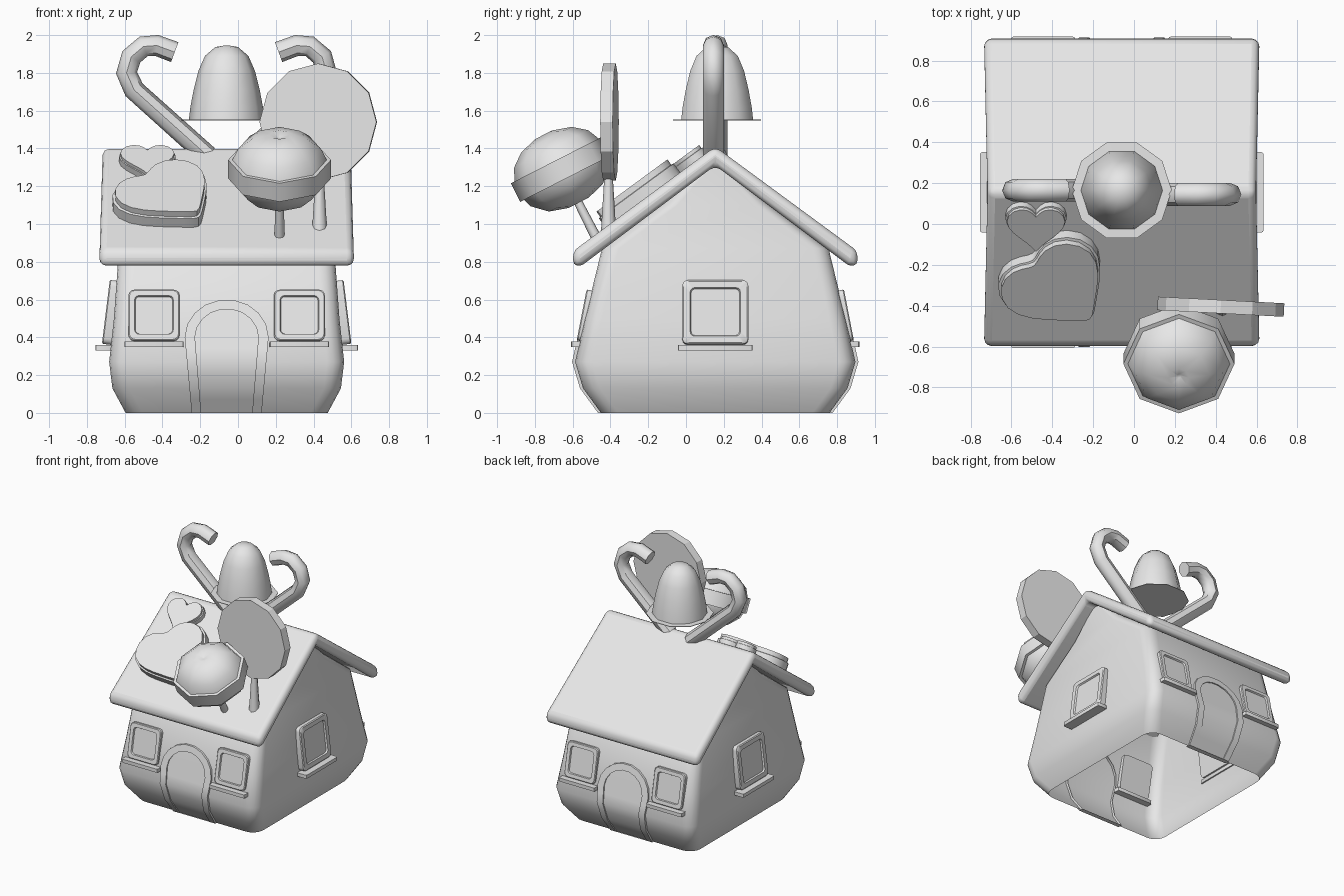
import bpy, bmesh, math
from math import sin, cos, pi, radians
from mathutils import Matrix, Vector

if "Cube" in bpy.data.objects:
    bpy.data.objects.remove(bpy.data.objects["Cube"], do_unlink=True)

grey = bpy.data.materials.new("plain_grey")
grey.use_nodes = True
grey.diffuse_color = (0.8, 0.8, 0.8, 1)
grey.node_tree.nodes["Principled BSDF"].inputs["Base Color"].default_value = (0.8, 0.8, 0.8, 1)

T = Matrix.Translation
def R(deg, axis):
    return Matrix.Rotation(radians(deg), 4, axis)
HOUSE = T((-0.06, 0.155, 0))


def finish(ob, angle):
    bpy.ops.object.select_all(action='DESELECT')
    ob.select_set(True)
    bpy.context.view_layer.objects.active = ob
    if ob.type == 'CURVE':
        bpy.ops.object.convert(target='MESH')
        ob = bpy.context.object
    ob.data.materials.clear()
    ob.data.materials.append(grey)
    bpy.ops.object.shade_smooth_by_angle(angle=radians(angle))
    return ob


def from_bmesh(name, bm, matrix, angle):
    bmesh.ops.recalc_face_normals(bm, faces=bm.faces)
    bm.transform(matrix)
    me = bpy.data.meshes.new(name)
    bm.to_mesh(me)
    bm.free()
    ob = bpy.data.objects.new(name, me)
    bpy.context.collection.objects.link(ob)
    return finish(ob, angle)


def loft(name, rings, matrix=Matrix(), angle=35, bottom=True, top=True, ladder=False):
    """Skin a list of closed point rings."""
    bm = bmesh.new()
    vs = [[bm.verts.new(p) for p in ring] for ring in rings]
    n = len(vs[0])
    for a, b in zip(vs, vs[1:]):
        for i in range(n):
            j = (i + 1) % n
            bm.faces.new((a[i], a[j], b[j], b[i]))
    if ladder:
        for i in range(n // 2 - 1):
            bm.faces.new((vs[-1][i], vs[-1][i + 1], vs[-1][n - 2 - i], vs[-1][n - 1 - i]))
    else:
        if bottom:
            bm.faces.new(vs[0])
        if top:
            bm.faces.new(vs[-1])
    return from_bmesh(name, bm, matrix, angle)


def stack(name, outline, steps, matrix, angle=35):
    """Repeat an outline at (scale, height) steps."""
    return loft(name, [[(x * s, y * s, h) for x, y in outline] for s, h in steps], matrix, angle)


def circle(n, turn=0.0):
    return [(cos(2 * pi * (i + turn) / n), sin(2 * pi * (i + turn) / n)) for i in range(n)]


def rounded_rect(hx, hy, r, seg=4):
    pts = []
    for k, (sx, sy) in enumerate([(1, 1), (-1, 1), (-1, -1), (1, -1)]):
        for i in range(seg + 1):
            a = (k + i / seg) * pi / 2
            pts.append((sx * (hx - r) + r * cos(a), sy * (hy - r) + r * sin(a)))
    return pts


def heart(soft, n=28):
    pts = []
    for i in range(n):
        t = 2 * pi * i / n
        x = sin(t) ** 3
        y = (13 * cos(t) - 5 * cos(2 * t) - 2 * cos(3 * t) - cos(4 * t)) / 16 + 0.12
        pts.append(((1 - soft) * x + soft * sin(t), (1 - soft) * y + soft * cos(t)))
    return pts


# House walls: (height, half width, half depth), open underneath
LEVELS = [(0, .535, .605), (.13, .605, .70), (.27, .622, .742), (.5, .597, .69),
          (.87, .57, .60), (1.1, .56, .29), (1.33, .55, .015)]
loft("house_walls", [[(x, y, z) for x, y in rounded_rect(hx, hy, min(.09, hy * .9))]
                     for z, hx, hy in LEVELS], HOUSE, 40, bottom=False)


def wall_depth(z):
    for (z0, _, d0), (z1, _, d1) in zip(LEVELS, LEVELS[1:]):
        if z <= z1:
            return d0 + (d1 - d0) * (z - z0) / (z1 - z0)


# Roof: bent slab with rounded edges
half = [(.755, .855), (.75, .77), (.70, .785)]
section = [(0, 1.41)] + half + [(0, 1.31)] + [(-y, z) for y, z in reversed(half)]
roof = loft("roof", [[(s * (.675 - .03 * (z - .77)), y, z) for y, z in section]
                     for s in (-1, 1)], HOUSE)
bev = roof.modifiers.new("round", 'BEVEL')
bev.width, bev.segments, bev.limit_method = .04, 3, 'ANGLE'
bev.angle_limit = radians(25)
bpy.ops.object.modifier_apply(modifier="round")
finish(roof, 40)


# Windows with sills
def window(name, spin, x, dist, z, hw, hh, tilt, depth):
    m = HOUSE @ R(spin, 'Z') @ T((x, -dist, z)) @ R(90 - tilt, 'X')
    stack(name, rounded_rect(hw, hh, .03, 3),
          [(1, -.03), (1, depth - .006), (.96, depth), (.76, depth), (.73, depth - .012)], m)
    sill = HOUSE @ R(spin, 'Z') @ T((x, -dist - depth - .01, z - hh - .015))
    stack(name + "_sill", rounded_rect(hw + .022, .045, .012, 2), [(1, -.014), (1, .014)], sill)


for side, spin in (("front", 0), ("back", 180)):
    for hand, x in (("right", -.385), ("left", .385)):
        window(f"{side}_{hand}_window", spin, x, .688, .515, .135, .137, 11, .02)
for side, spin in (("left", 90), ("right", 270)):
    window(f"{side}_side_window", spin, 0, .60, .53, .175, .17, 7, .04)


# Arched doors that follow the bulge of the wall
def arch(foot, w, rise, out):
    left = [(-(foot + (w - foot) * z / .4), z) for z in (0, .07, .13, .2, .27, .34)]
    bow = [(-w * cos(pi * i / 9), .4 + rise * sin(pi * i / 9)) for i in range(10)]
    pts = left + bow + [(-x, z) for x, z in reversed(left)]
    return [(x, -wall_depth(z) - out, z) for x, z in pts]


for side, spin in (("front", 0), ("back", 180)):
    loft(side + "_door", [arch(.185, .222, .2, -.02), arch(.185, .222, .2, .016),
                          arch(.135, .168, .15, .016), arch(.135, .168, .15, .006)],
         HOUSE @ R(spin, 'Z'), ladder=True)

# Bell-shaped gumdrop with a thin brim
stack("gumdrop", circle(10), [(.245, 1.548), (.245, 1.552), (.20, 1.553), (.192, 1.62), (.175, 1.71),
                              (.15, 1.81), (.115, 1.89), (.06, 1.937), (.012, 1.945)],
      T((-.06, .165, 0)), 45)

# Pair of candy canes
CANE = [(.10, 1.36), (.49, 1.71), (.53, 1.80), (.505, 1.885), (.44, 1.94), (.37, 1.945), (.275, 1.91)]
for name, s, y in (("right_cane", -1, .165), ("left_cane", 1, .145)):
    cu = bpy.data.curves.new(name, 'CURVE')
    cu.dimensions = '3D'
    cu.bevel_depth, cu.bevel_resolution, cu.use_fill_caps = .056, 2, True
    sp = cu.splines.new('POLY')
    sp.points.add(len(CANE) - 1)
    for p, (x, z) in zip(sp.points, CANE):
        p.co = (-.06 + s * x, y, z, 1)
    ob = bpy.data.objects.new(name, cu)
    bpy.context.collection.objects.link(ob)
    finish(ob, 45)

# Heart sweets lying on the front slope
for name, pos, turn, soft, size, h in (("big_heart", (-.38, -.25, 1.10), 40, .4, .275, .105),
                                       ("small_heart", (-.48, .01, 1.30), 0, .15, .15, .06)):
    stack(name, heart(soft), [(size, -.03), (size, h * .65), (size * .95, h * .68), (size * .95, h)],
          T(pos) @ R(36.3, 'X') @ R(turn, 'Z'))

# Flat round lollipop
stack("disc_lollipop", circle(12), [(.31, -.033), (.31, .033)],
      T((.425, -.405, 1.54)) @ R(-3, 'Z') @ R(90, 'X'), 25)
stack("disc_stick", circle(8), [(.042, .93), (.022, 1.26)], T((.432, -.41, 0)), 50)

# Belted ball lollipop, leaning forward
lean = T((.22, -.66, 1.29)) @ R(27, 'X')
stack("ball_lollipop", circle(8), [(.06, -.20), (.16, -.17), (.235, -.10), (.25, -.055), (.272, -.055),
                                   (.272, .055), (.25, .055), (.22, .12), (.15, .175), (.05, .205),
                                   (.01, .185)], lean, 48)
stack("ball_stick", circle(8), [(.028, -.46), (.022, -.15)], lean, 50)
